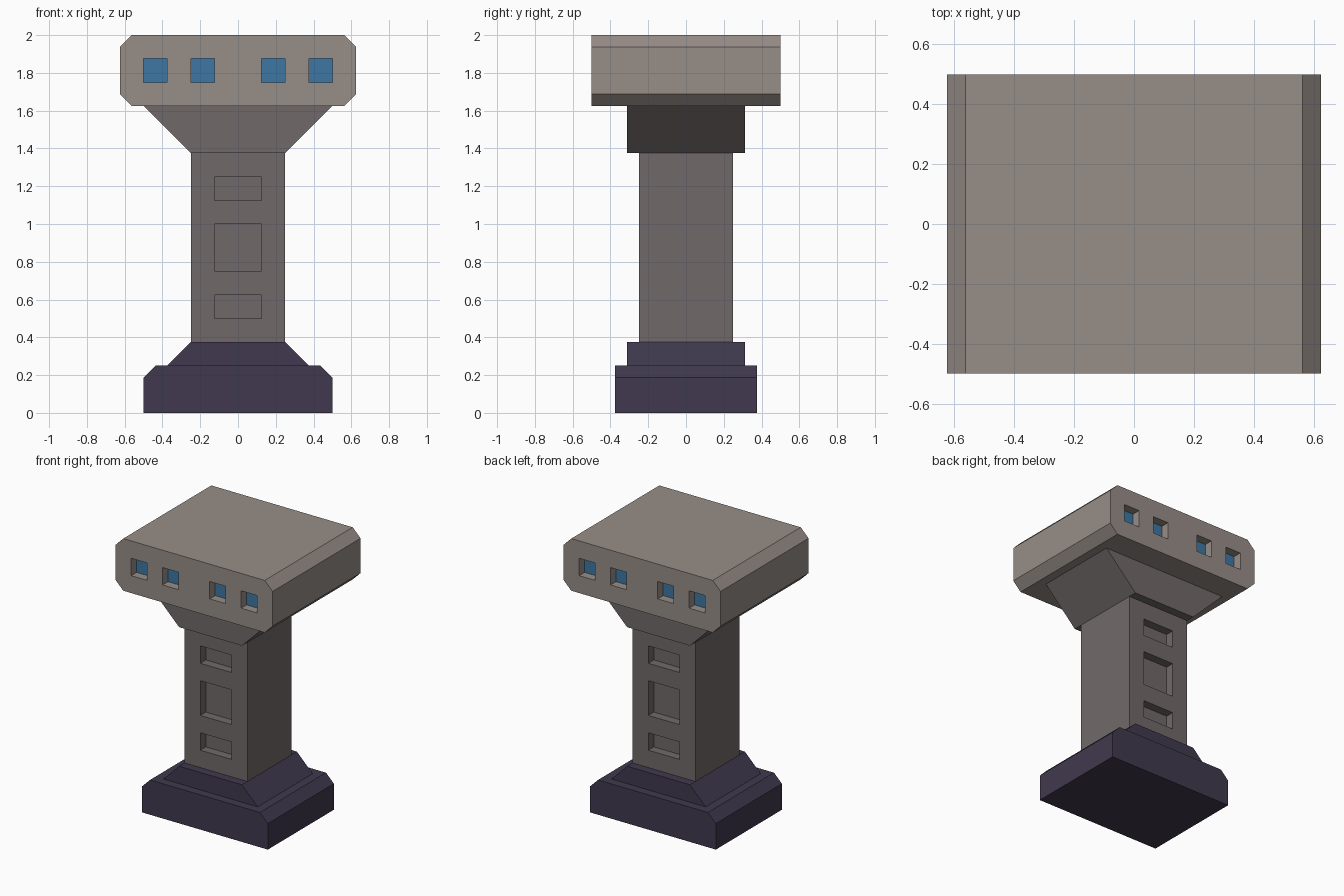
import bpy, bmesh

if "Cube" in bpy.data.objects:
    bpy.data.objects.remove(bpy.data.objects["Cube"])


def material(name, r, g, b):
    m = bpy.data.materials.new(name)
    lin = [((c / 255 + 0.055) / 1.055) ** 2.4 for c in (r, g, b)]
    m.diffuse_color = (*lin, 1)
    m.use_nodes = True
    m.node_tree.nodes["Principled BSDF"].inputs["Base Color"].default_value = m.diffuse_color
    return m


light_stone = material("light_stone", 151, 141, 135)
grey_stone = material("grey_stone", 113, 105, 105)
dark_stone = material("dark_stone", 64, 57, 78)
blue_glass = material("blue_glass", 62, 119, 163)


def add_prism(bm, half_profile, y0, y1):
    """Mirror a right-hand (x, z) outline, bottom to top, and extrude it along y."""
    outline = half_profile + [(-x, z) for x, z in reversed(half_profile)]
    face = bm.faces.new([bm.verts.new((x, y0, z)) for x, z in outline])
    ext = bmesh.ops.extrude_face_region(bm, geom=[face])["geom"]
    verts = [v for v in ext if isinstance(v, bmesh.types.BMVert)]
    bmesh.ops.translate(bm, verts=verts, vec=(0, y1 - y0, 0))
    bmesh.ops.recalc_face_normals(bm, faces=bm.faces)


def finish(name, bm, mats):
    me = bpy.data.meshes.new(name)
    bm.to_mesh(me)
    bm.free()
    for m in mats:
        me.materials.append(m)
    ob = bpy.data.objects.new(name, me)
    bpy.context.collection.objects.link(ob)
    return ob


def prism(name, half_profile, half_depth, *mats):
    bm = bmesh.new()
    add_prism(bm, half_profile, -half_depth, half_depth)
    return finish(name, bm, mats)


def cut_recesses(ob, rects, half_depth, depth):
    """Cut (x centre, half width, z0, z1) recesses in the front and the back."""
    bm = bmesh.new()
    for x, w, z0, z1 in rects:
        for s in (-1, 1):
            ys = sorted((s * (half_depth - depth), s * (half_depth + 0.1)))
            start = len(bm.verts)
            add_prism(bm, [(w, z0), (w, z1)], *ys)
            bm.verts.ensure_lookup_table()
            bmesh.ops.translate(bm, verts=bm.verts[start:], vec=(x, 0, 0))
    cutter = finish("recess_cutter", bm, ob.data.materials[:1])
    cutter.hide_render = True
    mod = ob.modifiers.new("recesses", 'BOOLEAN')
    mod.operation, mod.solver, mod.object = 'DIFFERENCE', 'EXACT', cutter
    bpy.context.view_layer.update()
    deps = bpy.context.evaluated_depsgraph_get()
    me = bpy.data.meshes.new_from_object(ob.evaluated_get(deps))
    ob.modifiers.clear()
    ob.data = me
    bpy.data.objects.remove(cutter)


# Base and its sloped step
prism("base", [(0.5, 0), (0.5, 0.1875), (0.4375, 0.25)], 0.375, dark_stone)
prism("base_step", [(0.375, 0.25), (0.25, 0.375)], 0.3125, dark_stone)

# Shaft with recessed panels
shaft = prism("shaft", [(0.25, 0.375), (0.25, 1.375)], 0.25, grey_stone)
cut_recesses(shaft, [(0, 0.125, 0.5, 0.625), (0, 0.125, 0.75, 1.0),
                     (0, 0.125, 1.125, 1.25)], 0.25, 0.0625)

# Flared collar
prism("collar", [(0.25, 1.375), (0.5, 1.625)], 0.3125, grey_stone)

# Head with recessed windows
head = prism("head", [(0.5625, 1.625), (0.625, 1.6875), (0.625, 1.9375),
                      (0.5625, 2.0)], 0.5, light_stone, blue_glass)
cut_recesses(head, [(x, 0.0625, 1.75, 1.875)
                    for x in (-0.4375, -0.1875, 0.1875, 0.4375)], 0.5, 0.0625)
# Glass on the floor of each window recess
for p in head.data.polygons:
    glass = abs(p.normal.y) > 0.9 and abs(abs(p.center.y) - 0.4375) < 0.01
    p.material_index = 1 if glass else 0
